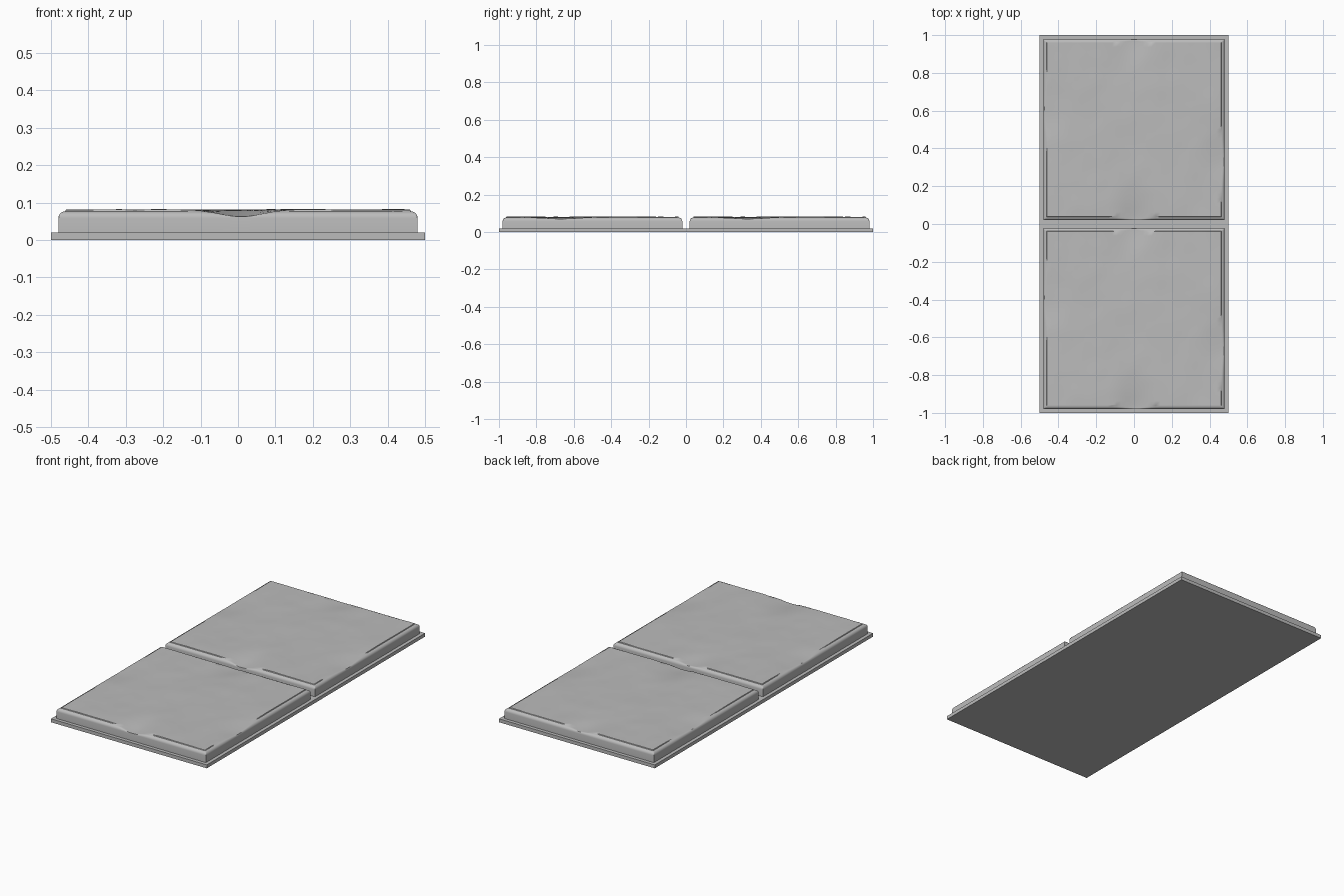
import bpy, bmesh, math
from mathutils import Vector, noise

old = bpy.data.objects.get("Cube")
if old:
    bpy.data.objects.remove(old, do_unlink=True)

stone = bpy.data.materials.new("grey stone")
stone.use_nodes = True
GREY = (0.5, 0.5, 0.5, 1)
stone.diffuse_color = GREY
bsdf = stone.node_tree.nodes["Principled BSDF"]
bsdf.inputs["Base Color"].default_value = GREY
bsdf.inputs["Roughness"].default_value = 0.8

HALF = 0.48      # half width of a slab
BASE = 0.02      # thickness of the base plate
RIM = 0.077      # height of the rounded rim
ROUND = 0.018    # radius of the rim


def finish(bm, name, smooth):
    bmesh.ops.recalc_face_normals(bm, faces=bm.faces)
    mesh = bpy.data.meshes.new(name)
    bm.to_mesh(mesh)
    bm.free()
    mesh.materials.append(stone)
    obj = bpy.data.objects.new(name, mesh)
    bpy.context.collection.objects.link(obj)
    if smooth:
        bpy.ops.object.select_all(action="DESELECT")
        obj.select_set(True)
        bpy.context.view_layer.objects.active = obj
        bpy.ops.object.shade_smooth_by_angle(angle=math.radians(40))
    return obj


def hollow(x, y, cx, cy, wx, wy, depth):
    return depth * math.exp(-((x - cx) / wx) ** 2 - ((y - cy) / wy) ** 2)


def rough(x, y):
    # Worn stone surface with hollows at the middle of its edges
    z = 0.081 + 0.003 * noise.noise(Vector((x * 5, y * 4, 3)))
    z += 0.0012 * noise.noise(Vector((x * 13, y * 11, 7)))
    z -= hollow(x, y, 0.01, -HALF, 0.08, 0.14, 0.018)
    z -= hollow(x, y, 0.0, HALF, 0.08, 0.12, 0.011)
    z -= hollow(x, y, HALF, -0.17, 0.1, 0.13, 0.011)
    z -= hollow(x, y, -HALF, 0.1, 0.1, 0.15, 0.007)
    return z


def height(x, y):
    edge = max(0, HALF - max(abs(x), abs(y)))
    if edge < ROUND + 0.001:
        inset = max(0, ROUND - edge)
        rim = RIM - ROUND + math.sqrt(max(0, ROUND ** 2 - inset ** 2))
        return min(rim, rough(x, y))
    return rough(x, y)


def add_slab(name, cy):
    # Close rows around the rim, even rows across the middle
    rim_rows = [HALF - ROUND * (1 - math.cos(i * math.pi / 10)) for i in range(6)]
    inner = HALF - ROUND - 0.002
    steps = 40
    rows = [-r for r in rim_rows]
    rows += [inner * (2 * i / steps - 1) for i in range(steps + 1)]
    rows += rim_rows[::-1]
    bm = bmesh.new()
    grid = [[bm.verts.new((x, y + cy, height(x, y))) for x in rows] for y in rows]
    n = len(rows)
    for j in range(n - 1):
        for i in range(n - 1):
            bm.faces.new((grid[j][i], grid[j][i + 1], grid[j + 1][i + 1], grid[j + 1][i]))
    # Straight sides down to the base
    border = [e for e in bm.edges if e.is_boundary]
    skirt = bmesh.ops.extrude_edge_only(bm, edges=border)["geom"]
    for v in skirt:
        if isinstance(v, bmesh.types.BMVert):
            v.co.z = BASE
    bmesh.ops.holes_fill(bm, edges=[e for e in bm.edges if e.is_boundary], sides=0)
    return finish(bm, name, True)


# Base plate
bm = bmesh.new()
bmesh.ops.create_cube(bm, size=1)
bmesh.ops.scale(bm, vec=(1, 2, BASE), verts=bm.verts)
bmesh.ops.translate(bm, vec=(0, 0, BASE / 2), verts=bm.verts)
finish(bm, "base_plate", False)

# Two matching slabs
add_slab("front_slab", -0.5)
add_slab("back_slab", 0.5)
